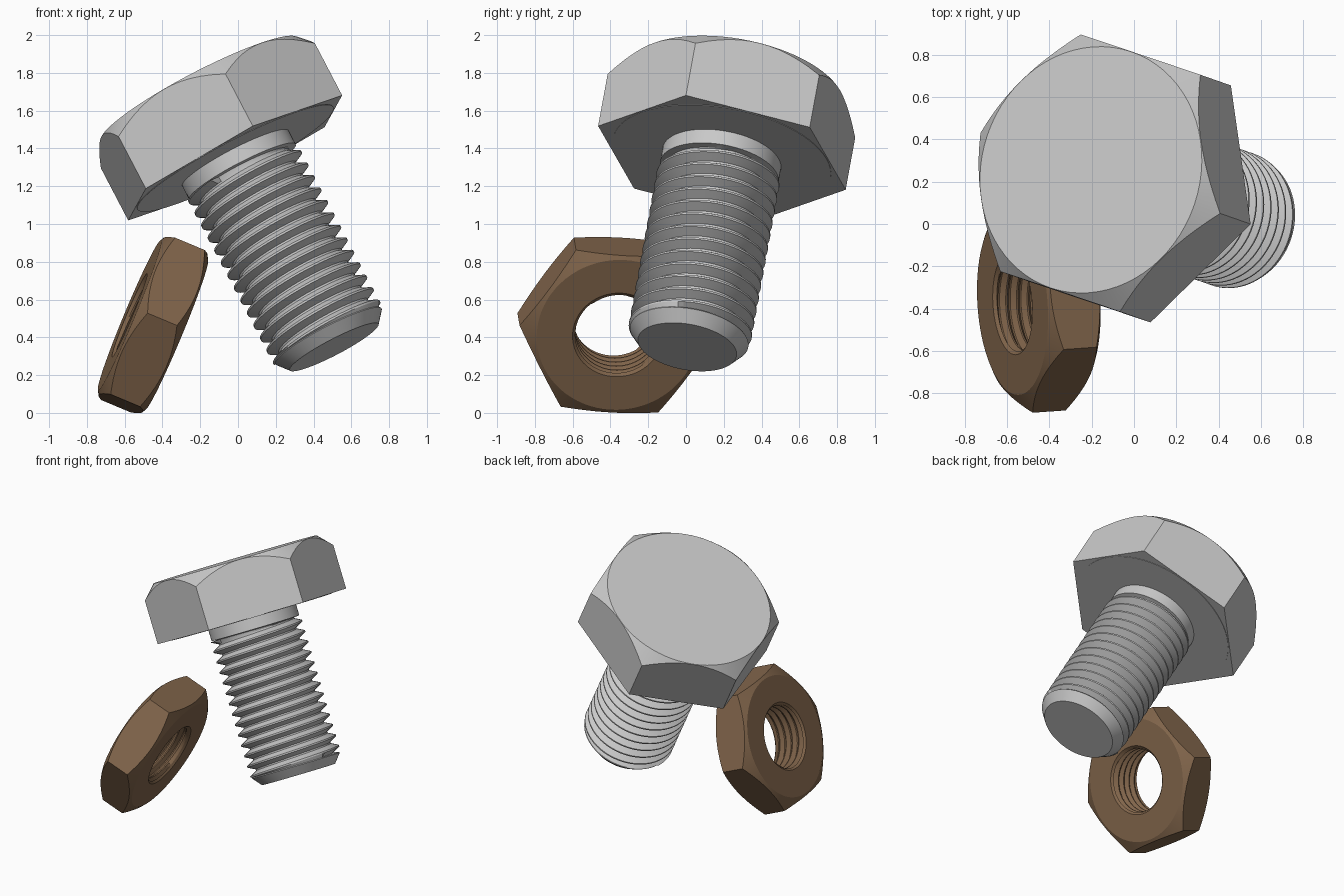
import bpy, bmesh, math
from mathutils import Vector, Matrix

if "Cube" in bpy.data.objects:
    bpy.data.objects.remove(bpy.data.objects["Cube"])

N = 72  # columns around each part; corners of the hexagons fall on columns


def material(name, rgb):
    m = bpy.data.materials.new(name)
    m.diffuse_color = (*rgb, 1)
    m.use_nodes = True
    m.node_tree.nodes["Principled BSDF"].inputs["Base Color"].default_value = m.diffuse_color
    return m


def ring(r, z):
    return lambda t: (r, z)


def hex_r(t, circum):
    a = t % (math.pi / 3) - math.pi / 6
    return circum * math.cos(math.pi / 6) / math.cos(a)


def hex_ring(circum, z, circle=0, slope=0):
    # hexagon whose rim drops away from z along a chamfer cone
    def f(t):
        r = hex_r(t, circum)
        return r, z - slope * max(r - circle, 0)
    return f


def thread(z0, z1, pitch, root, crest, r0, r1):
    # helical rings from z0 up to z1, flattened to plain rings at both ends
    tooth = [(0, root), (.14, root), (.5, crest), (.64, crest)]
    out = []
    for k in range(-1, int((z1 - z0) / pitch) + 2):
        for p, r in tooth:
            def f(t, k=k, p=p, r=r):
                z = z0 + pitch * (k + p + t / (2 * math.pi))
                if z <= z0:
                    return r0, z0
                if z >= z1:
                    return r1, z1
                return r, z
            out.append(f)
    return [ring(r0, z0)] + out + [ring(r1, z1)]


def loft(name, rings, mat, origin, axis, corner):
    bm = bmesh.new()
    grid = []
    for f in rings:
        row = []
        for i in range(N + 1):
            t = 2 * math.pi * i / N
            r, z = f(t)
            row.append(bm.verts.new((r * math.cos(t), r * math.sin(t), z)))
        grid.append(row)
    for a, b in zip(grid, grid[1:]):
        for i in range(N):
            bm.faces.new((a[i], a[i + 1], b[i + 1], b[i]))
    bmesh.ops.remove_doubles(bm, verts=bm.verts, dist=1e-5)
    bmesh.ops.recalc_face_normals(bm, faces=bm.faces)
    me = bpy.data.meshes.new(name)
    bm.to_mesh(me)
    bm.free()
    me.materials.append(mat)
    ob = bpy.data.objects.new(name, me)
    bpy.context.collection.objects.link(ob)
    # local z runs along the axis, local x points to a hexagon corner
    z = Vector(axis).normalized()
    y = z.cross(Vector(corner)).normalized()
    x = y.cross(z)
    ob.matrix_world = Matrix.Translation(origin) @ Matrix((x, y, z)).transposed().to_4x4()
    bpy.ops.object.select_all(action='DESELECT')
    ob.select_set(True)
    bpy.context.view_layer.objects.active = ob
    bpy.ops.object.shade_smooth_by_angle(angle=math.radians(20))
    return ob


steel = material("steel grey", (.58, .58, .58))
bronze = material("bronze brown", (.22, .13, .07))

# Bolt: tip, chamfer, thread, plain neck, head underside, hexagon, chamfered top
C, H = .683, .413
bolt = [ring(0, -1.145), ring(.265, -1.145), ring(.318, -1.08)]
bolt += thread(-1.075, -.09, .0755, .275, .327, .315, .28)
bolt += [ring(.318, -.085), ring(.318, -.003),
         ring(.585, -.003), ring(.585, 0),
         hex_ring(C, 0), hex_ring(C, H, .59, 1.05), ring(.59, H), ring(0, H)]
loft("bolt", bolt, steel, (-.015, .19, 1.35), (-.457, .16, .874), (.475, .465, .16))

# Nut: threaded bore going up, then chamfered hexagon going back down
C, H = .52, .135


def low_rim(t):
    r, z = hex_ring(.52, .135, .43, .56)(t)
    return r, -z


nut = [ring(.43, -H), ring(.24, -H)]
nut += thread(-H + .015, H - .015, .055, .247, .22, .225, .225)
nut += [ring(.24, H), ring(.43, H), hex_ring(C, H, .43, .56), low_rim, ring(.43, -H)]
loft("nut", nut, bronze, (-.45, -.37, .465), (.92, .065, -.385), (.05, -.515, .03))
